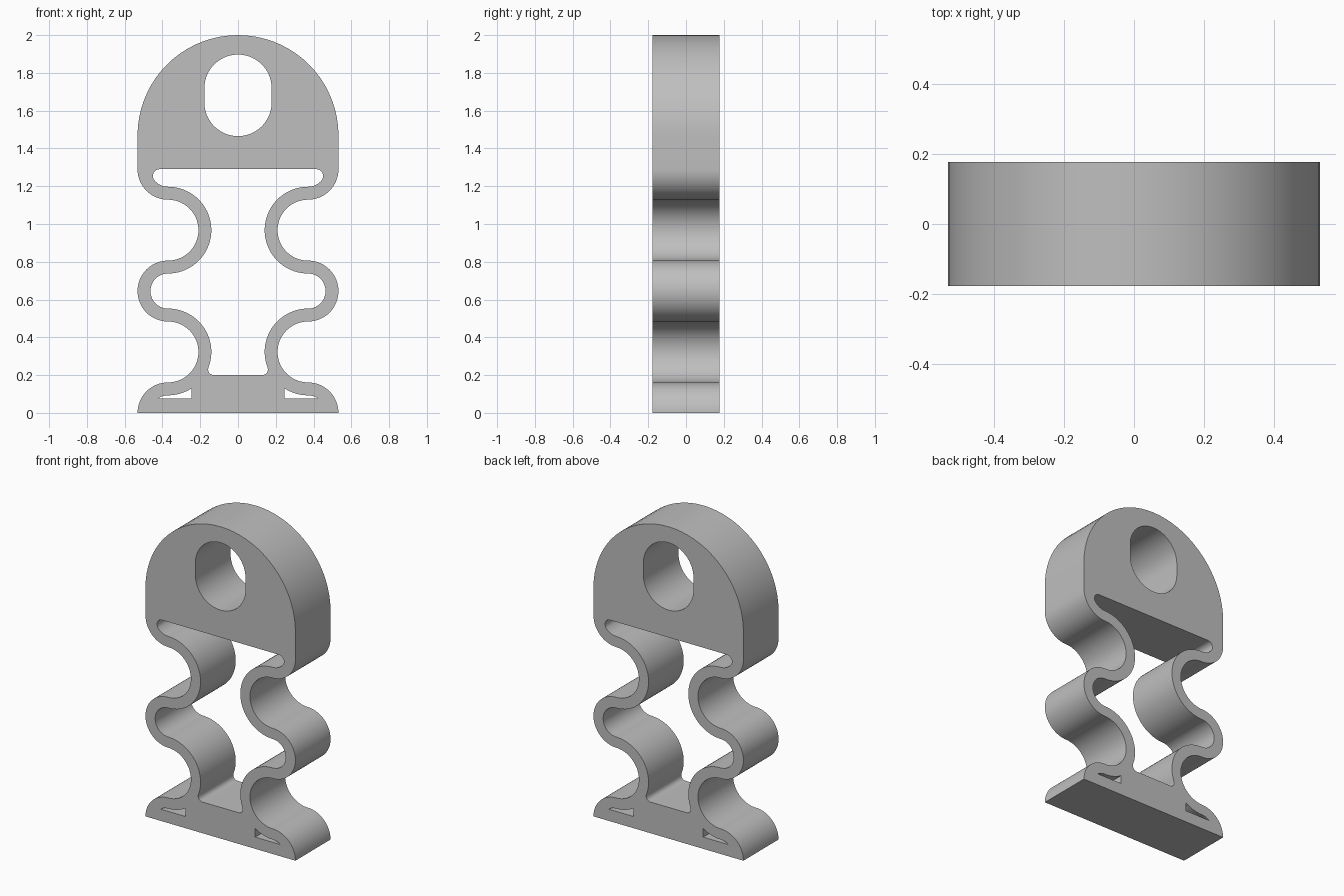
import bpy
import bmesh
from math import radians, cos, sin, sqrt, asin, acos, degrees

old = bpy.data.objects.get("Cube")
if old:
    bpy.data.objects.remove(old, do_unlink=True)

# Shared dimensions
DEPTH = 0.356
PITCH = 0.3225            # height step between the wavy wall's arc centres
R = PITCH / 2             # outer wall radius
WALL = 0.0685             # wall thickness
BIG, SMALL = R + WALL, R - WALL
HALF = 0.532              # half width
CX = HALF - R             # x of every wall arc centre
SHOULDER = 4 * PITCH      # underside of the head
SPRING = 2 - HALF         # start of the domed top


def arc(x, z, r, a0, a1):
    n = max(4, int(abs(a1 - a0) / 5))
    return [(x + r * cos(radians(a0 + (a1 - a0) * i / n)),
             z + r * sin(radians(a0 + (a1 - a0) * i / n))) for i in range(n + 1)]


def mirrored(half):
    """Close a right-hand path with its left-hand reflection."""
    return half + [(-x, z) for x, z in reversed(half)]


# Outer silhouette: foot, two waves, shoulder, dome
outer = [(HALF, 0)]
outer += arc(CX, 0, R, 0, 90)
outer += arc(CX, PITCH, R, 270, 90)
outer += arc(CX, 2 * PITCH, R, -90, 90)
outer += arc(CX, 3 * PITCH, R, 270, 90)
outer += arc(CX, SHOULDER, R, -90, 0)
outer += arc(0, SPRING, HALF, 0, 90)

# Central window with rounded corners that follow the wall
f, g = 0.03, 0.036        # lower and upper corner radii
floor = 0.2
drop = PITCH - floor - f
low = degrees(asin(drop / (BIG + f)))
fx = CX - sqrt((BIG + f) ** 2 - drop ** 2)
up = degrees(asin(g / (SMALL - g)))
gx = CX + sqrt((SMALL - g) ** 2 - g ** 2)
window = arc(fx, floor + f, f, -90, low)
window += arc(CX, PITCH, BIG, 180 + low, 90)
window += arc(CX, 2 * PITCH, SMALL, -90, 90)
window += arc(CX, 3 * PITCH, BIG, 270, 90)
window += arc(CX, SHOULDER, SMALL, -90, -up)
window += arc(gx, SHOULDER - g, g, -up, 90)

# Oblong eyelet in the head
EYE = 0.178
eyelet = arc(0, 1.643, EYE, -90, 0) + arc(0, 1.719, EYE, 0, 90)

# Small wedge slots in the feet
slot_x, slot_z = 0.247, 0.075
tip = degrees(asin(slot_z / SMALL))
start = 180 + degrees(acos((CX - slot_x) / BIG))
slot = [(slot_x, slot_z)]
slot += arc(CX, PITCH, BIG, start, 270)
slot += arc(CX, 0, SMALL, 90, tip)
slot_mirror = [(-x, z) for x, z in slot]

# Fill the profile around its openings and extrude it
bm = bmesh.new()
for loop in (mirrored(outer), mirrored(window), mirrored(eyelet), slot, slot_mirror):
    pts = []
    for p in loop:
        if not any(abs(p[0] - q[0]) + abs(p[1] - q[1]) < 1e-5 for q in pts):
            pts.append(p)
    verts = [bm.verts.new((x, -DEPTH / 2, z)) for x, z in pts]
    for i, v in enumerate(verts):
        bm.edges.new((verts[i - 1], v))
bmesh.ops.triangle_fill(bm, use_beauty=True, use_dissolve=False, edges=bm.edges[:])
ext = bmesh.ops.extrude_face_region(bm, geom=bm.faces[:])
moved = [e for e in ext["geom"] if isinstance(e, bmesh.types.BMVert)]
bmesh.ops.translate(bm, verts=moved, vec=(0, DEPTH, 0))
bmesh.ops.recalc_face_normals(bm, faces=bm.faces[:])

mesh = bpy.data.meshes.new("flexible_body")
bm.to_mesh(mesh)
bm.free()
body = bpy.data.objects.new("flexible_body", mesh)
bpy.context.collection.objects.link(body)

# Plain grey material
GREY = (0.52, 0.52, 0.52, 1)
mat = bpy.data.materials.new("plain_grey")
mat.use_nodes = True
mat.diffuse_color = GREY
mat.node_tree.nodes["Principled BSDF"].inputs["Base Color"].default_value = GREY
mesh.materials.append(mat)

# Smooth walls, sharp rims
bpy.ops.object.select_all(action="DESELECT")
body.select_set(True)
bpy.context.view_layer.objects.active = body
bpy.ops.object.shade_smooth_by_angle(angle=radians(30))
